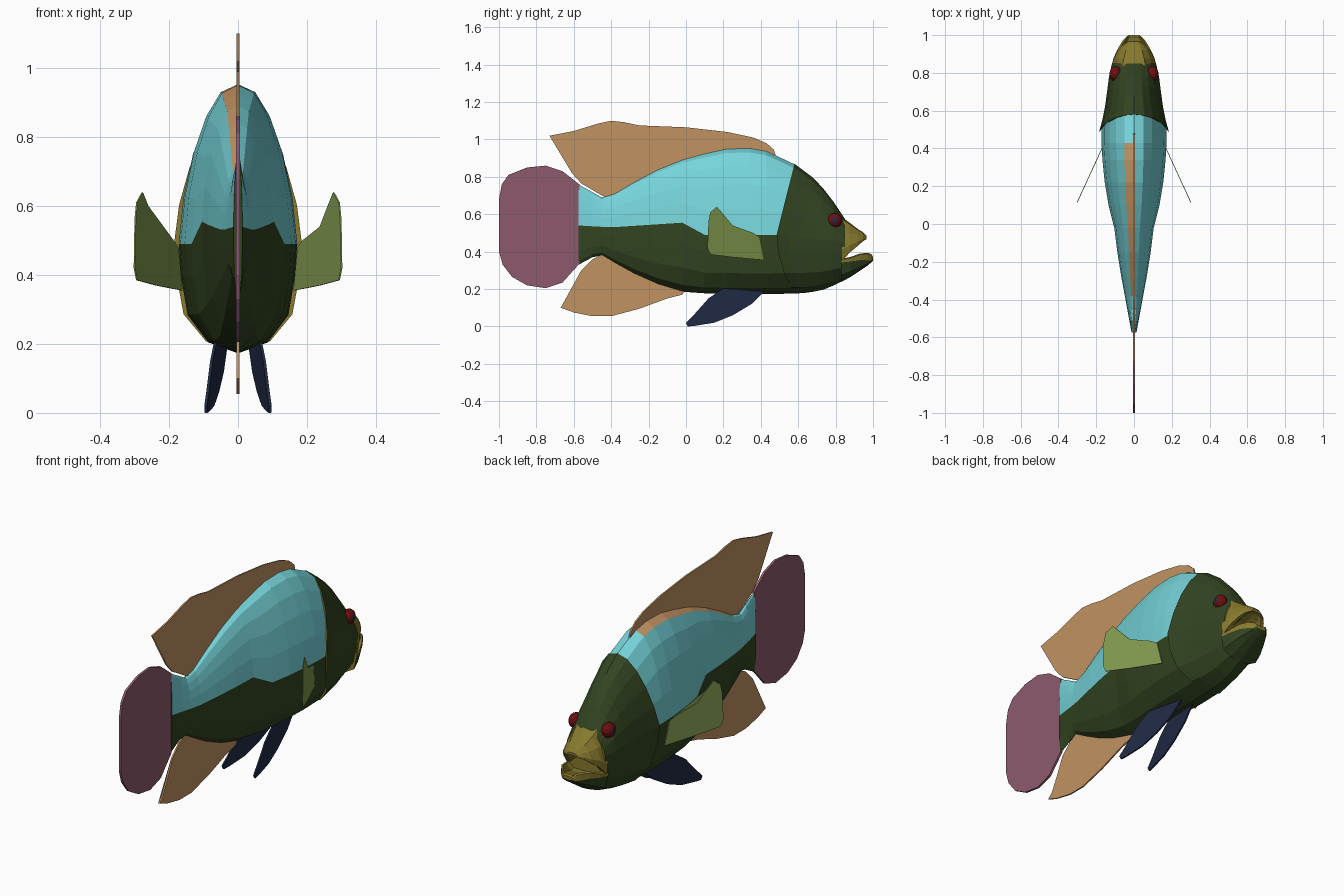
import bpy, bmesh, math
from mathutils import Vector

if "Cube" in bpy.data.objects:
    bpy.data.objects.remove(bpy.data.objects["Cube"])


def material(name, rgb):
    m = bpy.data.materials.new(name)
    m.diffuse_color = (*rgb, 1)
    m.use_nodes = True
    m.node_tree.nodes["Principled BSDF"].inputs["Base Color"].default_value = m.diffuse_color
    return m


TEAL = material("teal", (0.18, 0.66, 0.70))
GREEN = material("dark green", (0.032, 0.058, 0.015))
LEAF = material("leaf green", (0.216, 0.314, 0.076))
TAN = material("tan", (0.53, 0.29, 0.12))
MAUVE = material("mauve", (0.27, 0.102, 0.156))
NAVY = material("navy", (0.015, 0.024, 0.061))
YELLOW = material("ochre", (0.24, 0.19, 0.027))
RED = material("red", (0.15, 0.005, 0.006))


def make(name, bm, mats):
    bmesh.ops.recalc_face_normals(bm, faces=bm.faces)
    me = bpy.data.meshes.new(name)
    bm.to_mesh(me)
    bm.free()
    for m in mats:
        me.materials.append(m)
    ob = bpy.data.objects.new(name, me)
    bpy.context.collection.objects.link(ob)
    return ob


def curve(points):
    """Piecewise linear function through the points."""
    def f(y):
        if y <= points[0][0]:
            return points[0][1]
        for (a, p), (b, q) in zip(points, points[1:]):
            if y <= b:
                return p + (q - p) * (y - a) / (b - a)
        return points[-1][1]
    return f


def loft(name, halves, mats, rule, cap=0):
    """Skin mirrored half rings running from top centre to bottom centre."""
    bm = bmesh.new()
    rings = []
    for h in halves:
        full = list(h) + [(-x, y, z) for x, y, z in h[-2:0:-1]]
        rings.append([bm.verts.new(p) for p in full])
    n, rows = len(rings[0]), len(halves[0]) - 1
    for a, b in zip(rings, rings[1:]):
        for i in range(n):
            j = (i + 1) % n
            f = bm.faces.new((a[i], a[j], b[j], b[i]))
            row = i if i < rows else n - 1 - i
            f.material_index = rule(row, 1 if i < rows else -1, f.calc_center_median().y)
    for r in (rings[0], rings[-1]):
        bm.faces.new(r).material_index = cap
    return make(name, bm, mats)


# Side and plan profiles of the fish
top = curve([(-.575, .76), (-.45, .69), (-.4, .70), (-.3, .76), (-.15, .84), (0, .9), (.2, .95),
             (.32, .957), (.45, .935), (.58, .87), (.7, .78), (.78, .68), (.85, .575)])
bot = curve([(-.575, .33), (-.5, .37), (-.45, .38), (-.35, .32), (-.2, .24), (0, .18),
             (.2, .175), (.5, .172), (.65, .18), (.75, .2), (.85, .25)])
mid = curve([(-.575, .54), (-.4, .53), (-.02, .555), (.1, .49), (.5, .49), (.85, .45)])
wide = curve([(-.575, .013), (-.4, .045), (-.2, .082), (0, .107), (.1, .135), (.25, .16),
              (.4, .172), (.5, .172)])
head_wide = curve([(.48, .187), (.56, .165), (.64, .15), (.72, .14), (.8, .13), (.85, .116)])
UPPER = [(0, 1), (.3, .95), (.55, .80), (.76, .58), (.92, .3), (1, 0)]
LOWER = [(.96, .3), (.85, .65), (.5, .9), (0, 1)]


def section(y, w, slant=0):
    zm, zt, zb = mid(y), top(y + slant), bot(y + slant)
    pts = [(x * w, y + slant * t, zm + (zt - zm) * t) for x, t in UPPER]
    return pts + [(x * w, y + slant * t * t, zm + (zb - zm) * t) for x, t in LOWER]


# Body: teal back, green belly, tan strip beside the dorsal fin
def body_rule(row, side, y):
    if row == 0 and side < 0 and -.33 < y < .46:
        return 2
    return 0 if row < 5 else 1


stations = [-.575, -.5, -.45, -.38, -.28, -.15, -.02, .1, .22, .34, .43]
loft("body", [section(y, wide(y)) for y in stations] + [section(.5, .172, .09)],
     [TEAL, GREEN, TAN], body_rule, 1)

# Head with flared gill covers
loft("head", [section(y, head_wide(y), s) for y, s in
              [(.485, .095), (.55, .08), (.62, .06), (.70, .035), (.78, .01), (.85, 0)]],
     [GREEN, YELLOW], lambda row, side, y: 0, 1)


# Upper lip: arched underneath
def lip(y, w, zb, zt, arch):
    h = zt - zb
    return [(0, y, zt), (.5 * w, y, zt - .05 * h), (.8 * w, y, zt - .35 * h), (w, y, zb + .25 * h),
            (w * .97, y, zb), (.75 * w, y, zb + .1 * arch), (.5 * w, y, zb + .7 * arch),
            (0, y, zb + arch)]


loft("upper_lip", [lip(.835, .121, .35, .585, .05), lip(.875, .108, .395, .555, .05),
                   lip(.92, .085, .432, .52, .03), lip(.945, .062, .455, .505, .015),
                   lip(.965, .032, .467, .485, .005)],
     [YELLOW], lambda row, side, y: 0)


# Lower jaw: ochre rim and inside, green chin
def jaw(y, w, zb, zt, rim, dip):
    return [(0, y, zt - dip), (.6 * w, y, zt - dip), (.85 * w, y, zt), (w, y, zt - .006),
            (w, y, zt - rim), (.88 * w, y, zb + .35 * (zt - rim - zb)),
            (.5 * w, y, zb + .1 * (zt - rim - zb)), (0, y, zb)]


loft("lower_jaw", [jaw(.83, .121, .238, .362, .02, .02), jaw(.88, .108, .265, .372, .025, .03),
                   jaw(.93, .085, .298, .390, .035, .03), jaw(.97, .06, .325, .394, .04, .02),
                   jaw(.99, .042, .342, .388, .035, .01), jaw(1.0, .028, .352, .372, .012, 0)],
     [YELLOW, GREEN], lambda row, side, y: 1 if row > 3 else 0)

# Eyes: red balls with dark pupils
for side, label in ((1, "right"), (-1, "left")):
    bm = bmesh.new()
    bmesh.ops.create_uvsphere(bm, u_segments=12, v_segments=8, radius=.04)
    for v in bm.verts:
        x, y, z = v.co
        v.co = (side * (z * .8 + .098), y + .795, x + .568)
    for f in bm.faces:
        f.material_index = 1 if abs(f.calc_center_median().x) > .126 else 0
    make("eye_" + label, bm, [RED, NAVY])


# Fins: thin plates from side outlines, x given as a function of y
def fin(name, outline, mat, thick, x_at=lambda y: 0, side=1):
    bm = bmesh.new()
    faces = []
    for off in (-thick / 2, thick / 2):
        faces.append([bm.verts.new((side * (x_at(y) + off), y, z)) for y, z in outline])
    a, b = faces
    bm.faces.new(a)
    bm.faces.new(b[::-1])
    for i in range(len(a)):
        j = (i + 1) % len(a)
        bm.faces.new((a[i], b[i], b[j], a[j]))
    bmesh.ops.triangulate(bm, faces=[f for f in bm.faces if len(f.verts) > 4])
    make(name, bm, [mat])


fin("dorsal_fin", [(.48, .915), (.47, .945), (.43, .98), (.36, 1.01), (.22, 1.04), (0, 1.065),
                   (-.25, 1.075), (-.33, 1.092), (-.4, 1.1), (-.47, 1.085), (-.6, 1.045), (-.73, 1.02),
                   (-.68, .99), (-.65, .92), (-.61, .82), (-.56, .765), (-.45, .70), (-.4, .68),
                   (-.3, .72), (-.1, .82), (.2, .9)], TAN, .008)
fin("anal_fin", [(-.02, .17), (0, .2), (-.2, .28), (-.4, .365), (-.45, .385), (-.5, .36),
                 (-.56, .3), (-.6, .21), (-.64, .13), (-.67, .10), (-.6, .075), (-.5, .055),
                 (-.4, .055), (-.25, .095), (-.1, .15)], TAN, .008)
fin("tail_fin", [(-.57, .76), (-.66, .83), (-.75, .86), (-.85, .85), (-.95, .81), (-.985, .76),
                 (-1, .68), (-1, .4), (-.98, .33), (-.93, .265), (-.85, .22), (-.75, .205),
                 (-.66, .235), (-.62, .28), (-.57, .335)], MAUVE, .012)

for side, label in ((1, "right"), (-1, "left")):
    fin("pectoral_fin_" + label,
        [(.415, .355), (.39, .48), (.36, .5), (.25, .54), (.2, .6), (.165, .64), (.13, .61),
         (.12, .56), (.115, .42), (.13, .385), (.25, .37)],
        LEAF, .004, lambda y: .165 + (.41 - y) * .46, side)
    fin("pelvic_fin_" + label,
        [(.42, .19), (.3, .2), (.2, .205), (.12, .15), (.04, .06), (.0, .02), (.01, 0),
         (.05, .004), (.15, .02), (.25, .06), (.35, .12)],
        NAVY, .008, lambda y: .035 + (.42 - y) * .14, side)
